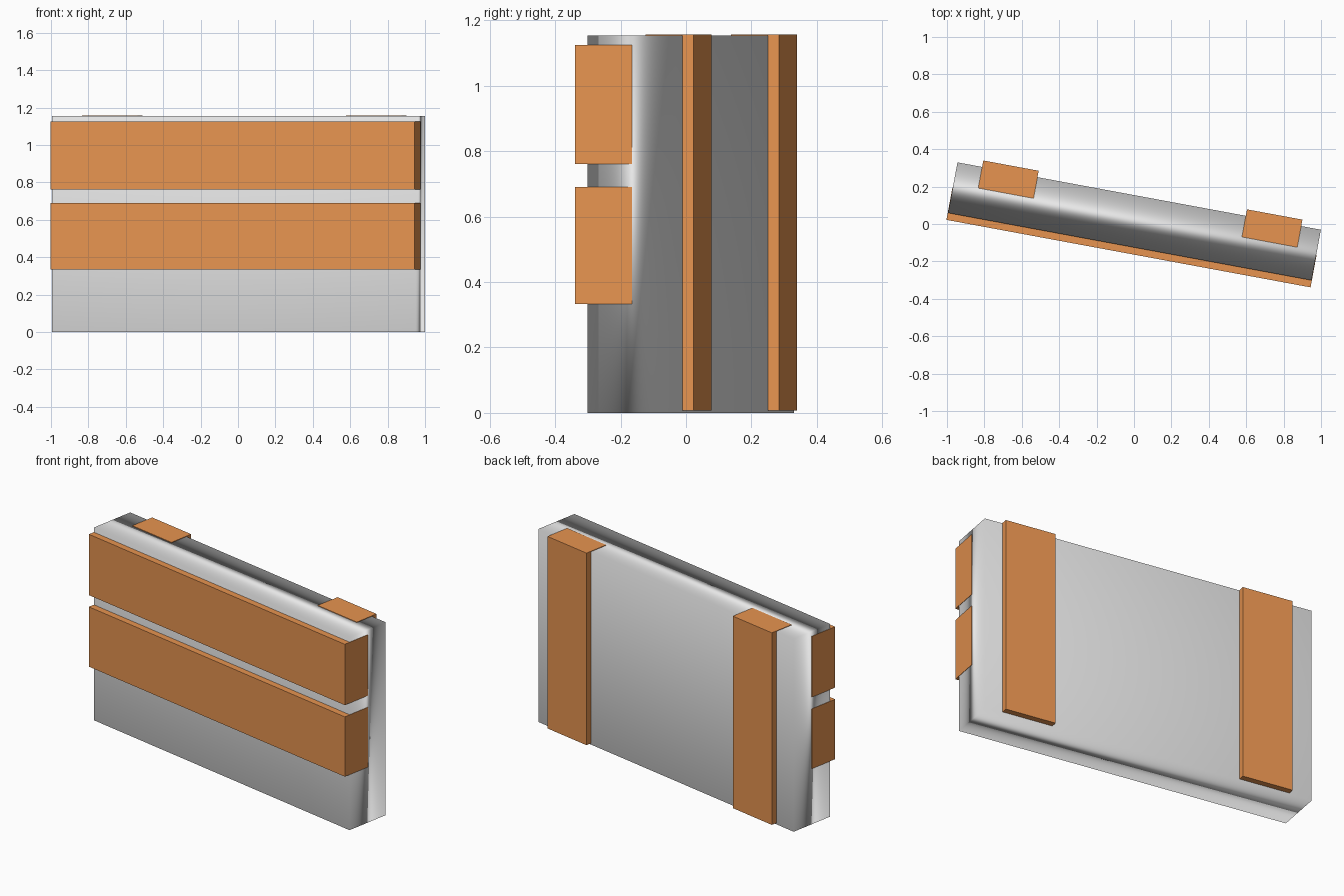
import bpy
import math
from mathutils import Matrix

if "Cube" in bpy.data.objects:
    bpy.data.objects.remove(bpy.data.objects["Cube"])

TURN = Matrix.Rotation(math.radians(-10.5), 4, 'Z')  # whole model is turned slightly


def material(name, rgb):
    m = bpy.data.materials.new(name)
    m.diffuse_color = (*rgb, 1)
    m.use_nodes = True
    m.node_tree.nodes["Principled BSDF"].inputs["Base Color"].default_value = m.diffuse_color
    return m


GREY = material("light grey", (0.8, 0.8, 0.8))
ORANGE = material("orange wood", (0.8, 0.295, 0.08))


def box(name, x, y, z, mat):
    """Box given by its (min, max) ranges along the panel, across it and up."""
    bpy.ops.mesh.primitive_cube_add(size=1)
    ob = bpy.context.object
    ob.name = name
    centre = [(r[0] + r[1]) / 2 for r in (x, y, z)]
    size = [r[1] - r[0] for r in (x, y, z)]
    ob.data.transform(TURN @ Matrix.Translation(centre) @ Matrix.Diagonal((*size, 1)))
    ob.data.materials.append(mat)
    return ob


# Thick panel, softly shaded across its edges
panel = box("panel", (-0.988, 0.988), (-0.123, 0.152), (0, 1.154), GREY)
panel.data.shade_smooth()
soft = panel.modifiers.new("area_normals", 'WEIGHTED_NORMAL')
soft.mode = 'FACE_AREA'
soft.keep_sharp = False

# Horizontal boards across the front
for i, z in enumerate([(0.333, 0.691), (0.761, 1.125)]):
    box(f"front_board_{i + 1}", (-0.990, 0.990), (-0.161, 0.015), z, ORANGE)

# Upright battens on the back
for i, x in enumerate([(-0.854, -0.553), (0.580, 0.881)]):
    box(f"back_batten_{i + 1}", x, (0.037, 0.187), (0.008, 1.157), ORANGE)
